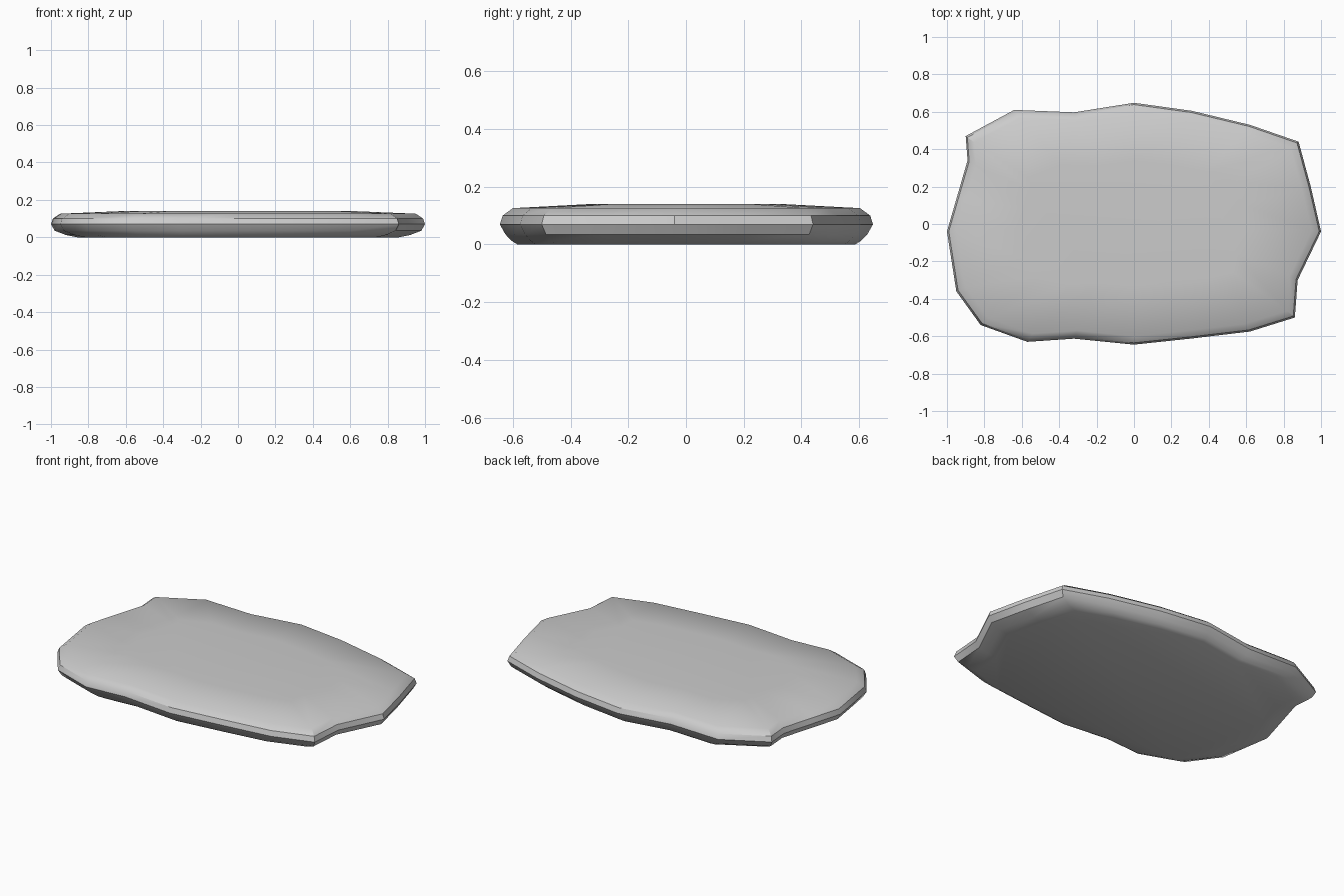
import bpy, bmesh, math

if "Cube" in bpy.data.objects:
    bpy.data.objects.remove(bpy.data.objects["Cube"])

# irregular outline of the slab, counter-clockwise
outline = [(1.0, -.04), (.945, .2), (.88, .44), (.62, .53), (.31, .605), (0, .648),
           (-.32, .597), (-.64, .61), (-.90, .47), (-.89, .34), (-.945, .15), (-1.0, -.04),
           (-.95, -.36), (-.82, -.54), (-.57, -.63), (-.32, -.613), (0, -.645),
           (.31, -.612), (.62, -.575), (.86, -.50), (.875, -.30)]

# cross-section rings: height, x scale, y scale
rings = [(0, .86, .905), (.012, .92, .935), (.035, .98, .97), (.07, 1, 1),
         (.1, .99, .985), (.126, .95, .93), (.14, .62, .52)]

bm = bmesh.new()
loops = [[bm.verts.new((x * sx, y * sy, z)) for x, y in outline] for z, sx, sy in rings]
n = len(outline)
for a, b in zip(loops, loops[1:]):
    for i in range(n):
        j = (i + 1) % n
        bm.faces.new((a[i], a[j], b[j], b[i]))

# flat underside and nearly flat crown
bm.faces.new(loops[0][::-1])
bm.faces.new(loops[-1])
bmesh.ops.recalc_face_normals(bm, faces=bm.faces)
mesh = bpy.data.meshes.new("stone_slab")
bm.to_mesh(mesh)
bm.free()
slab = bpy.data.objects.new("stone_slab", mesh)
bpy.context.collection.objects.link(slab)

# soft worn edges
bpy.context.view_layer.objects.active = slab
slab.select_set(True)
bpy.ops.object.shade_smooth_by_angle(angle=math.radians(35))
